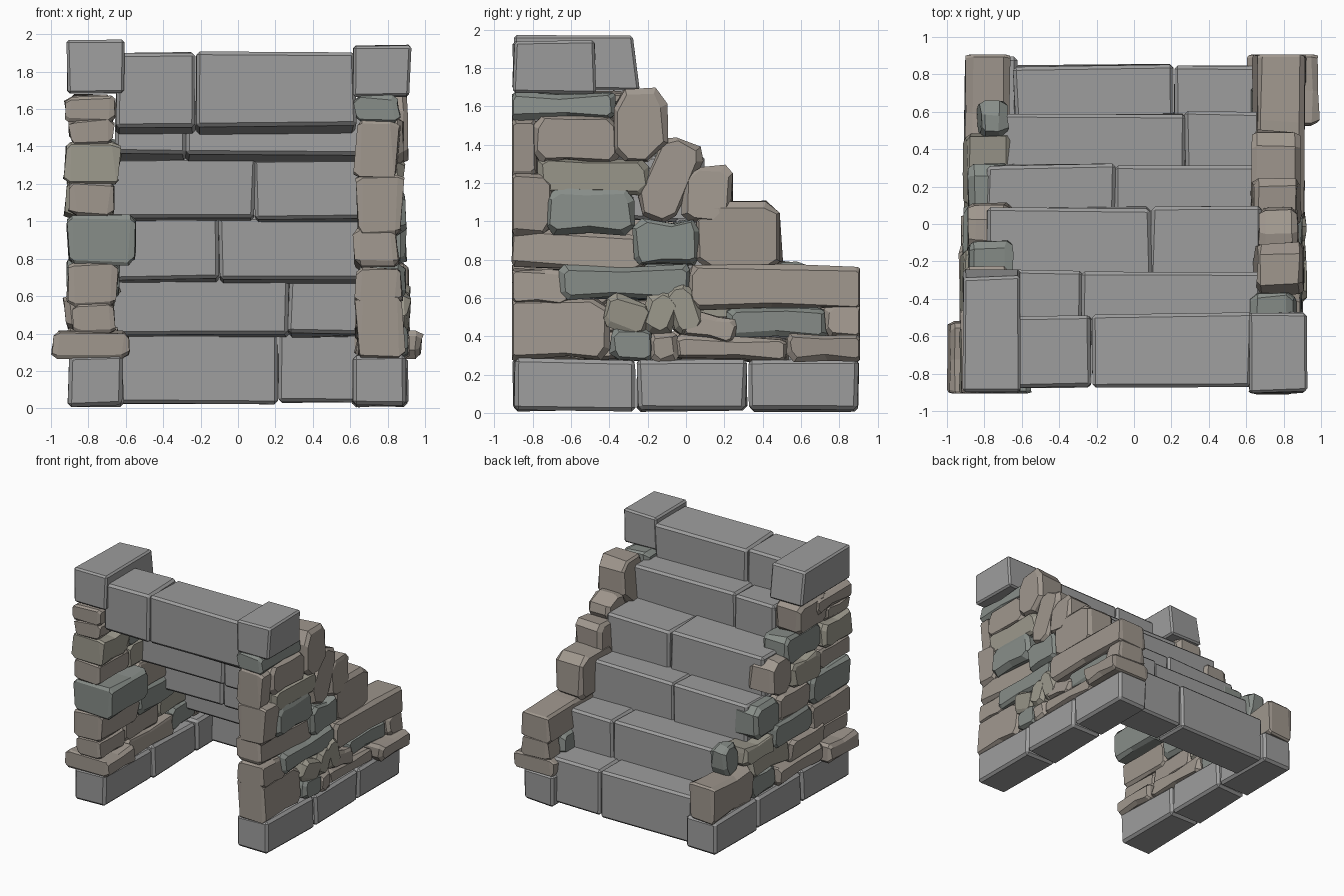
import bpy, bmesh, math, random
from mathutils import Matrix, Vector

if "Cube" in bpy.data.objects:
    bpy.data.objects.remove(bpy.data.objects["Cube"])

random.seed(11)


def material(name, rgb):
    m = bpy.data.materials.new(name)
    m.diffuse_color = (*rgb, 1)
    m.use_nodes = True
    m.node_tree.nodes["Principled BSDF"].inputs["Base Color"].default_value = m.diffuse_color
    return m


GREY = material("grey_stone", (0.34, 0.34, 0.34))
MATS = {"B": material("brown_stone", (0.35, 0.31, 0.27)),
        "G": material("green_stone", (0.245, 0.27, 0.25)),
        "O": material("olive_stone", (0.34, 0.325, 0.27))}


def jit(a):
    return random.uniform(-a, a)


def finish(bm, name, mat):
    bmesh.ops.recalc_face_normals(bm, faces=bm.faces)
    me = bpy.data.meshes.new(name)
    bm.to_mesh(me)
    bm.free()
    me.materials.append(mat)
    ob = bpy.data.objects.new(name, me)
    bpy.context.collection.objects.link(ob)
    return ob


def block(name, x0, x1, y0, y1, z0, z1, bevel=0.014, wobble=0.008, sag=0, lean=0):
    """Hewn grey block: crooked chamfered box; sag drops the back of the
    underside, lean pushes the lower back edge outwards."""
    bm = bmesh.new()
    bmesh.ops.create_cube(bm, size=1)
    for v in bm.verts:
        back, low = v.co.y > 0, v.co.z < 0
        v.co = Vector((x0 if v.co.x < 0 else x1, y1 if back else y0, z0 if low else z1))
        v.co += Vector((jit(wobble), jit(wobble), jit(wobble)))
        if back and low:
            v.co += Vector((0, lean, -sag))
        v.co.z = max(v.co.z, 0)
    bmesh.ops.bevel(bm, geom=bm.edges[:], offset=bevel, segments=1, affect='EDGES')
    return finish(bm, name, GREY)


def stone(name, x0, x1, y0, y1, z0, z1, key, tilt=0):
    """Rubble stone: chamfered outline in y-z, lofted across the wall in x."""
    cy, cz = (y0 + y1) / 2, (z0 + z1) / 2
    hy, hz = (y1 - y0) / 2 + 0.007, (z1 - z0) / 2 + 0.009
    c = min(hy, hz)
    rounder = 1.5 if hz > 1.1 * hy else 1         # upright stones are rounder
    ring = []
    for sy, sz in ((1, 1), (-1, 1), (-1, -1), (1, -1)):
        a, b = c * random.uniform(0.2, 0.5) * rounder, c * random.uniform(0.2, 0.5) * rounder
        if abs(cy + sy * hy) > 0.88:             # crisp corners at the wall ends
            a, b = 0.014, 0.014
        p, q = (sy * hy, sz * (hz - b)), (sy * (hy - a), sz * hz)
        ring += [p, q] if sy == sz else [q, p]
        if sy * sz > 0 and hy > 1.4 * hz:        # waist on long stones
            ring.append((jit(0.25) * hy, sz * hz * random.uniform(0.8, 1.0)))
    bm = bmesh.new()
    loops = []
    for x, s in ((x0, 0.022), (x0 + 0.03, 0), (x1 - 0.03, 0), (x1, 0.022)):
        slope = jit(0.012)
        loop = []
        for u, w in ring:
            y = u * (1 - s / max(hy, 0.07))
            if abs(cy + u) > 0.88:               # keep the end faces flush
                y = u - math.copysign(s * 0.3, u)
            else:
                y += jit(0.009)
            z = w * (1 - s / max(hz, 0.07)) + jit(0.009)
            loop.append(bm.verts.new((x + slope * w / hz + jit(0.006), cy + y, cz + z)))
        loops.append(loop)
    n = len(ring)
    for l0, l1 in zip(loops, loops[1:]):
        for i in range(n):
            bm.faces.new((l0[i], l0[(i + 1) % n], l1[(i + 1) % n], l1[i]))
    bm.faces.new(loops[0])
    bm.faces.new(loops[-1])
    if tilt:
        bmesh.ops.rotate(bm, verts=bm.verts, cent=(0, cy, cz),
                         matrix=Matrix.Rotation(math.radians(tilt), 3, 'X'))
    return finish(bm, name, MATS[key])


# foundation blocks, three per side
for side, s in (("right", 1), ("left", -1)):
    for i, (y0, y1) in enumerate(((-0.9, -0.265), (-0.255, 0.315), (0.33, 0.9))):
        a, b = sorted((s * 0.615, s * 0.905))
        block(f"foundation_{side}_{i + 1}", a, b, y0, y1, 0.012, 0.28, 0.02, 0.008)

# steps, two slabs each: x0, split, x1, y0, y1, z0, z1, sag of underside
steps = ((-0.64, 0.21, 0.68, 0.54, 0.84, 0.03, 0.41, 0),
         (-0.79, 0.27, 0.72, 0.25, 0.60, 0.40, 0.72, 0.02),
         (-0.79, -0.10, 0.69, -0.06, 0.31, 0.69, 1.03, 0.02),
         (-0.79, 0.09, 0.68, -0.33, 0.10, 1.01, 1.34, 0.02),
         (-0.66, -0.28, 0.68, -0.60, -0.26, 1.36, 1.62, 0.04),
         (-0.65, -0.23, 0.63, -0.87, -0.48, 1.51, 1.90, 0.06))
for i, (x0, xs, x1, y0, y1, z0, z1, sag) in enumerate(steps):
    d = -0.012 if i % 2 else 0.008
    block(f"step_{i + 1}_left", x0, xs, y0, y1 + d, z0, z1, 0.018, 0.009, sag)
    block(f"step_{i + 1}_right", xs, x1, y0, y1, z0, z1, 0.018, 0.009, sag)

# cap stones on the two front pillars
block("cap_right", 0.615, 0.92, -0.9, -0.475, 1.665, 1.945)
block("cap_left", -0.91, -0.61, -0.9, -0.285, 1.68, 1.965, lean=0.045)

# right wall rubble: y0, y1, z0, z1, colour, tilt
right_low = ((-0.9, -0.41, 0.28, 0.59, "B", 0), (-0.39, -0.18, 0.28, 0.44, "G", 0),
             (-0.18, -0.05, 0.28, 0.41, "B", 8), (-0.05, 0.52, 0.28, 0.39, "B", -2),
             (0.53, 0.9, 0.28, 0.40, "B", 0), (0.22, 0.73, 0.40, 0.54, "G", 0),
             (0.73, 0.9, 0.40, 0.56, "B", 0), (-0.02, 0.26, 0.39, 0.51, "B", -12),
             (-0.42, -0.20, 0.43, 0.59, "O", -20), (-0.21, -0.06, 0.42, 0.62, "O", -15),
             (-0.08, 0.06, 0.42, 0.66, "O", 15), (0.02, 0.9, 0.55, 0.76, "B", 0),
             (-0.65, 0.02, 0.60, 0.76, "G", 0), (-0.9, -0.62, 0.57, 0.74, "B", 0))
right_high = ((-0.9, -0.22, 0.76, 0.94, "B", -3), (-0.27, 0.06, 0.78, 1.0, "G", 0),
              (0.06, 0.49, 0.75, 1.09, "B", 0), (-0.72, -0.28, 0.94, 1.16, "G", 0),
              (-0.9, -0.7, 0.94, 1.24, "B", 0), (-0.20, 0.02, 1.0, 1.43, "B", -24),
              (-0.01, 0.23, 1.0, 1.28, "B", 0), (-0.76, -0.2, 1.15, 1.32, "O", 0),
              (-0.9, -0.78, 1.24, 1.53, "B", 0), (-0.79, -0.36, 1.31, 1.54, "B", 0),
              (-0.9, -0.38, 1.54, 1.66, "G", 0), (-0.37, -0.11, 1.32, 1.68, "B", 0))
# left wall rubble
left_low = ((-0.9, -0.53, 0.28, 0.40, "B", 0), (-0.53, 0.05, 0.28, 0.42, "B", 0),
            (0.05, 0.37, 0.28, 0.47, "G", 0), (0.37, 0.9, 0.28, 0.57, "B", 0),
            (-0.9, -0.55, 0.41, 0.55, "B", 0), (-0.55, -0.1, 0.42, 0.60, "B", 0),
            (-0.1, 0.38, 0.46, 0.63, "O", 0), (0.47, 0.65, 0.56, 0.78, "G", 0),
            (-0.9, -0.4, 0.56, 0.77, "B", 0), (-0.4, 0.1, 0.60, 0.80, "G", 0),
            (0.1, 0.47, 0.60, 0.73, "O", 0))
left_high = ((-0.9, -0.4, 0.78, 1.02, "G", 0), (-0.4, 0.0, 0.80, 1.01, "B", 0),
             (0.0, 0.31, 0.76, 1.0, "G", 0), (-0.9, -0.5, 1.04, 1.20, "B", 0),
             (-0.5, -0.15, 1.02, 1.22, "O", 0), (-0.15, 0.10, 1.02, 1.31, "B", 0),
             (-0.9, -0.55, 1.21, 1.41, "O", 0), (-0.55, -0.1, 1.22, 1.44, "G", 0),
             (-0.9, -0.6, 1.42, 1.54, "B", 0), (-0.6, -0.24, 1.44, 1.67, "B", 0),
             (-0.9, -0.45, 1.54, 1.66, "B", 0))
# stones that sit differently across the wall: inner and outer distance from x = 0
special = {("right", 4): (0.61, 0.98), ("left", 0): (0.585, 0.99),
           ("left", 7): (0.68, 0.83), ("left", 11): (0.55, 0.91)}
for side, rows in (("right", right_low + right_high), ("left", left_low + left_high)):
    for i, row in enumerate(rows):
        inner, outer = special.get((side, i), (0.65 + jit(0.02), 0.90 + jit(0.025)))
        if side == "right" and row[0] < -0.85:   # front pillar sits further in
            inner, outer = 0.63 + jit(0.01), 0.87 + jit(0.02)
        if side == "left":
            inner, outer = -outer, -inner
        stone(f"{side}_wall_stone_{i + 1}", inner, outer, *row)
